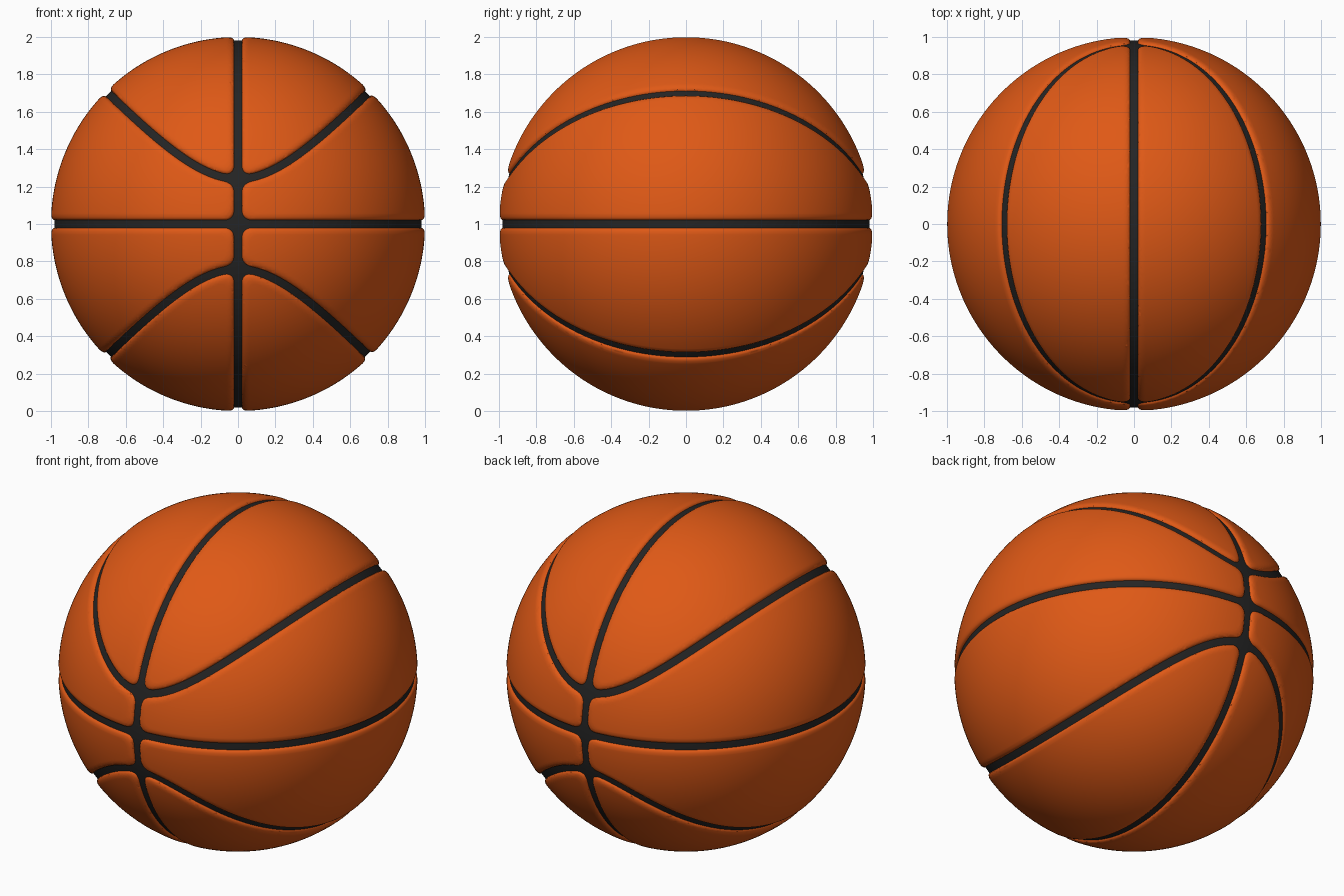
import bpy, bmesh, math
from mathutils import Vector, kdtree

if "Cube" in bpy.data.objects:
    bpy.data.objects.remove(bpy.data.objects["Cube"])

SEAM = 0.021       # half width of the dark channel
EDGE = 0.056       # where the rounded shoulder meets the sphere
DEPTH = 0.018

# Curved seam, one octant only (the rest follows by symmetry)
N = 3000
kd = kdtree.KDTree(N + 1)
for i in range(N + 1):
    # denser toward the side, where y changes quickly
    x = 0.7045 * math.sin(math.pi / 2 * i / N)
    z = x + 0.245 * math.exp(-4.08 * x - 2 * x * x)
    p = Vector((x, math.sqrt(max(0.0, 1 - x * x - z * z)), z))
    kd.insert(p.normalized(), i)
kd.balance()


def smin(a, b, k=0.06):
    h = max(k - abs(a - b), 0) / k
    return min(a, b) - h * h * k / 4


def seam_distance(p):
    """Distance to the nearest seam, blended so crossings get fillets."""
    q = Vector((abs(p.x), abs(p.y), abs(p.z)))
    return smin(smin(q.x, q.z), kd.find(q)[2])


def radius(d):
    t = min(max((d - SEAM) / (EDGE - SEAM), 0), 1)
    return 1 - DEPTH + DEPTH * math.sqrt(1 - (1 - t) ** 2)


# Unit sphere
bm = bmesh.new()
bmesh.ops.create_icosphere(bm, subdivisions=7, radius=1)
dist = bm.verts.layers.float.new("seam")
for v in bm.verts:
    v.co.normalize()
    v[dist] = seam_distance(v.co)


def cut_contour(level):
    """Insert an edge loop along a constant distance from the seams."""
    on_line = set()
    for v in bm.verts:
        if abs(v[dist] - level) < 0.0006:
            v[dist] = level
            on_line.add(v)
    for e in list(bm.edges):
        a, b = e.verts
        if (a[dist] - level) * (b[dist] - level) >= 0:
            continue
        pa, pb, lo, hi = a.co.copy(), b.co.copy(), 0.0, 1.0
        rising = b[dist] > a[dist]
        for _ in range(9):
            m = (lo + hi) / 2
            if (seam_distance(pa.lerp(pb, m).normalized()) < level) == rising:
                lo = m
            else:
                hi = m
        _, v = bmesh.utils.edge_split(e, a, (lo + hi) / 2)
        v.co = pa.lerp(pb, (lo + hi) / 2).normalized()
        v[dist] = level
        on_line.add(v)
    for f in list(bm.faces):
        hit = [v for v in f.verts if v in on_line]
        if len(f.verts) > 3 and len(hit) == 2:
            if not any(e.other_vert(hit[0]) is hit[1] for e in hit[0].link_edges):
                bmesh.utils.face_split(f, hit[0], hit[1])
    bmesh.ops.triangulate(bm, faces=[f for f in bm.faces if len(f.verts) > 3])


for level in (SEAM, 0.024, 0.030, 0.040, EDGE):
    cut_contour(level)

# Dark channel faces, then press the grooves in and stand the ball on z = 0
for f in bm.faces:
    f.material_index = int(max(v[dist] for v in f.verts) <= SEAM + 0.0008)
    f.smooth = True
for v in bm.verts:
    v.co = v.co.normalized() * radius(v[dist]) + Vector((0, 0, 1))

mesh = bpy.data.meshes.new("ball")
bm.to_mesh(mesh)
bm.free()
for name, col in (("orange_rubber", (0.74, 0.10, 0.008, 1)),
                  ("black_seam", (0.018, 0.018, 0.018, 1))):
    mat = bpy.data.materials.new(name)
    mat.diffuse_color = col
    mat.use_nodes = True
    mat.node_tree.nodes["Principled BSDF"].inputs["Base Color"].default_value = mat.diffuse_color
    mesh.materials.append(mat)
ball = bpy.data.objects.new("ball", mesh)
bpy.context.collection.objects.link(ball)
bpy.context.view_layer.objects.active = ball
ball.select_set(True)
bpy.ops.object.shade_smooth_by_angle(angle=math.radians(50))
